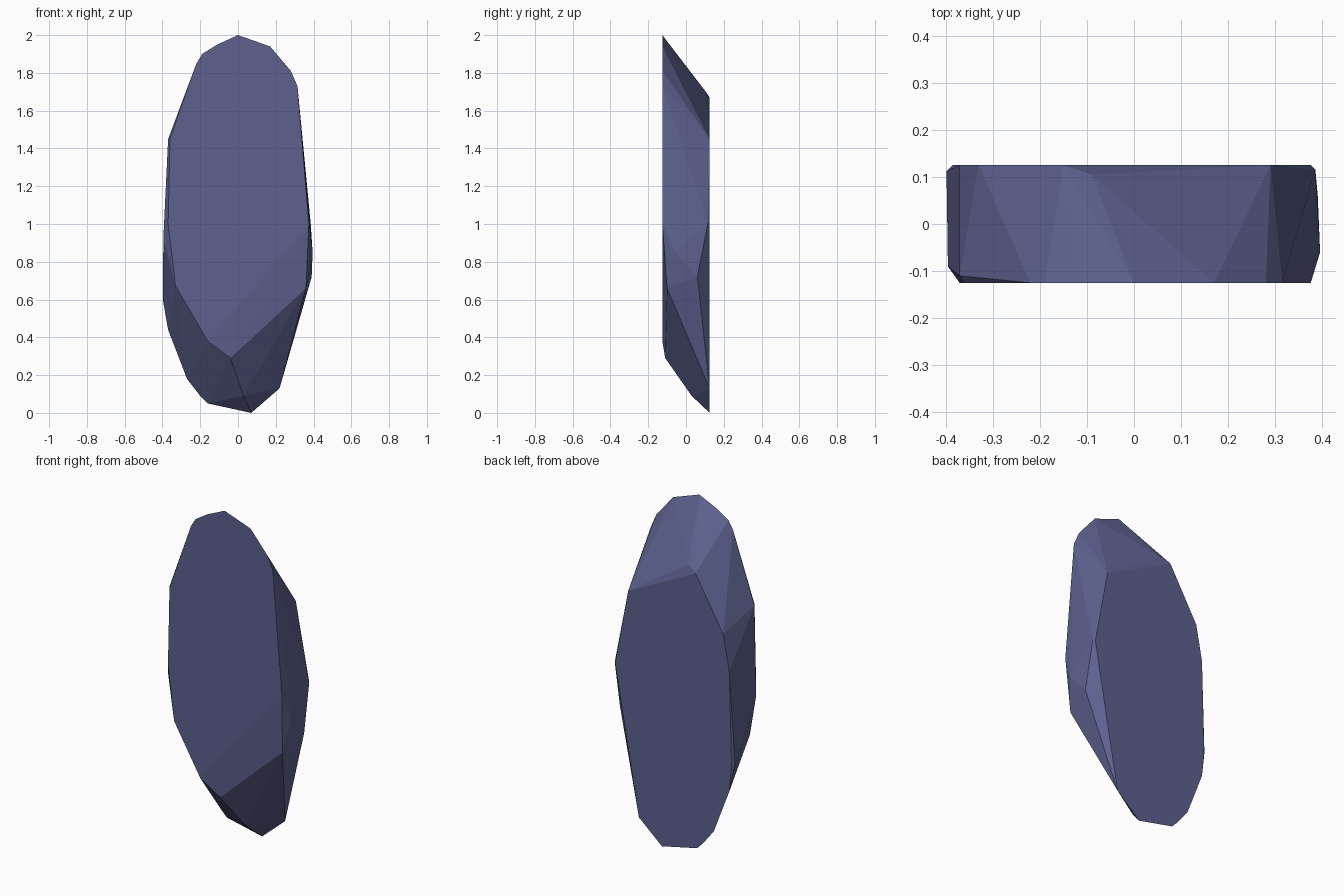
import bpy, bmesh

# Front facet outline (x, z) on the plane y = -0.125
FRONT = [(0, 2.0), (0.17, 1.94), (0.28, 1.81), (0.315, 1.73), (0.375, 1.0),
         (-0.16, 0.38), (-0.33, 0.67), (-0.37, 1.0), (-0.36, 1.45),
         (-0.22, 1.85), (-0.19, 1.9), (-0.11, 1.95)]

# Back facet outline (x, z) on the plane y = 0.125
BACK = [(-0.15, 1.67), (0.29, 1.45), (0.375, 1.0), (0.22, 0.13), (0.07, 0.0),
        (-0.16, 0.05), (-0.2, 0.09), (-0.27, 0.18), (-0.37, 0.44),
        (-0.385, 0.6), (-0.37, 1.15), (-0.33, 1.36)]

# Chipped corners between the two facets
CHIPS = [(-0.09, 0.105, 1.7), (0.36, -0.10, 0.66), (0.39, 0.06, 0.72),
         (0.395, -0.06, 0.85), (0.385, 0.115, 1.0), (-0.04, -0.11, 0.29),
         (0.03, 0.03, 0.09), (-0.395, -0.09, 0.93), (-0.398, 0.112, 0.6),
         (-0.37, -0.11, 1.45)]

points = [(x, -0.125, z) for x, z in FRONT]
points += [(x, 0.125, z) for x, z in BACK]
points += CHIPS

# Faceted stone: convex hull around the outlines
bm = bmesh.new()
for p in points:
    bm.verts.new(p)
hull = bmesh.ops.convex_hull(bm, input=bm.verts[:])
loose = [v for v in bm.verts if not v.link_faces]
bmesh.ops.delete(bm, geom=loose, context='VERTS')
bmesh.ops.recalc_face_normals(bm, faces=bm.faces[:])
mesh = bpy.data.meshes.new("stone_slab")
bm.to_mesh(mesh)
bm.free()
stone = bpy.data.objects.new("stone_slab", mesh)
bpy.context.collection.objects.link(stone)

# Slate blue colour
mat = bpy.data.materials.new("slate_blue")
mat.diffuse_color = (0.11, 0.12, 0.27, 1)
mesh.materials.append(mat)
